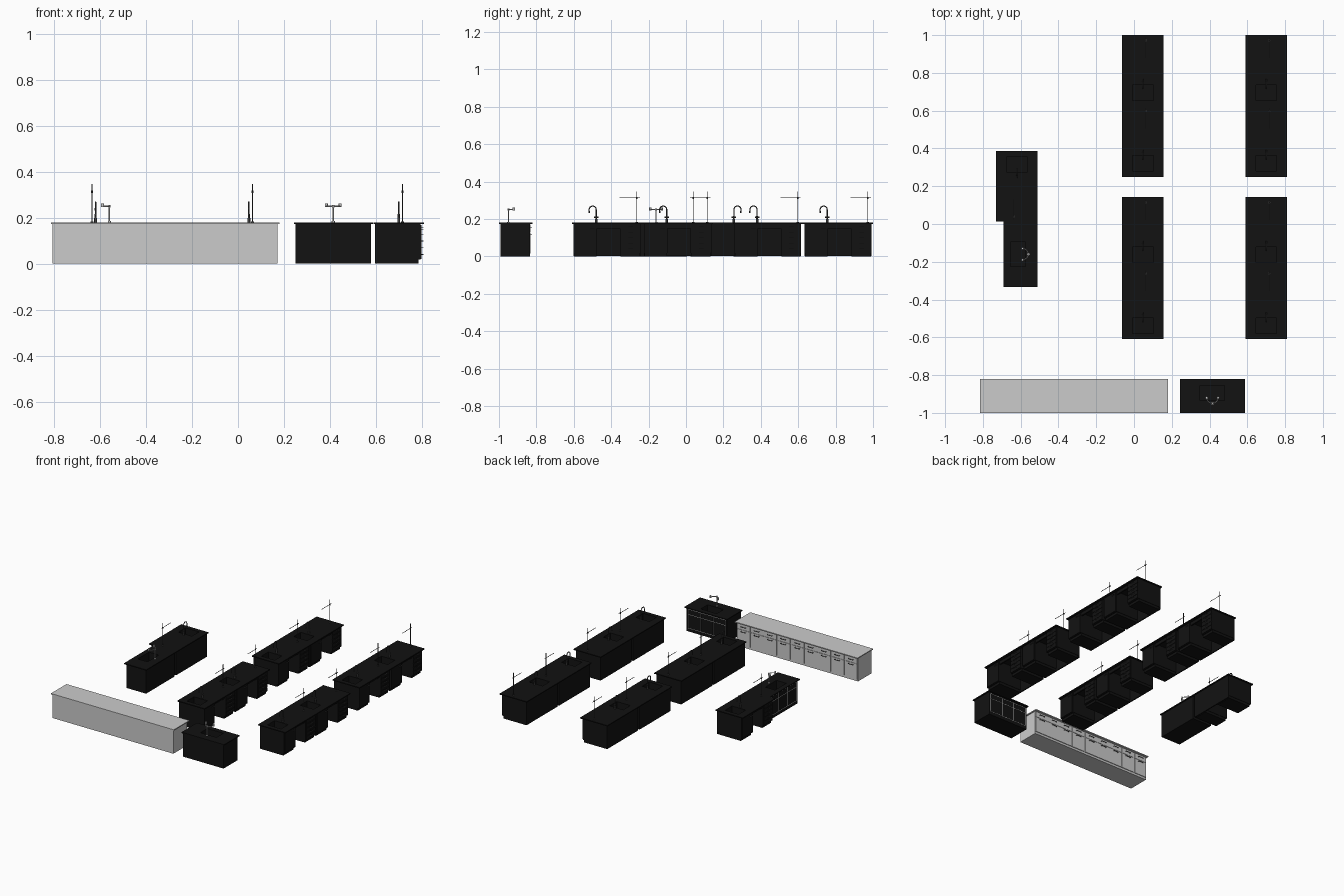
import bpy, bmesh, math
from mathutils import Matrix, Vector

if "Cube" in bpy.data.objects:
    bpy.data.objects.remove(bpy.data.objects["Cube"])


def material(name, c):
    m = bpy.data.materials.new(name)
    m.diffuse_color = (*c, 1)
    m.use_nodes = True
    m.node_tree.nodes["Principled BSDF"].inputs["Base Color"].default_value = m.diffuse_color
    return m


BLACK = material("black_laminate", (0.006, 0.006, 0.006))
METAL = material("dark_metal", (0.05, 0.05, 0.05))
TOP, SLAB = 0.18, 0.007


def place(x, y, deg):
    return Matrix.Translation((x, y, 0)) @ Matrix.Rotation(math.radians(deg), 4, 'Z')


def boxes(name, M, items, mat=None):
    """One object made of axis-aligned boxes (x0, x1, y0, y1, z0, z1)."""
    bm = bmesh.new()
    for x0, x1, y0, y1, z0, z1 in items:
        S = Matrix.Diagonal((x1 - x0, y1 - y0, z1 - z0, 1))
        T = Matrix.Translation(((x0 + x1) / 2, (y0 + y1) / 2, (z0 + z1) / 2))
        bmesh.ops.create_cube(bm, size=1, matrix=M @ T @ S)
    me = bpy.data.meshes.new(name)
    bm.to_mesh(me)
    bm.free()
    ob = bpy.data.objects.new(name, me)
    bpy.context.collection.objects.link(ob)
    if mat:
        me.materials.append(mat)
    return ob


def pipes(name, M, paths, mat=None):
    """One object made of round pipes: (radius, points)."""
    objs = []
    for r, pts in paths:
        cu = bpy.data.curves.new(name, 'CURVE')
        cu.dimensions = '3D'
        cu.bevel_depth, cu.bevel_resolution, cu.use_fill_caps = r, 2, True
        sp = cu.splines.new('POLY')
        sp.points.add(len(pts) - 1)
        for p, co in zip(sp.points, pts):
            p.co = (*(M @ Vector(co)), 1)
        if mat:
            cu.materials.append(mat)
        ob = bpy.data.objects.new(name, cu)
        bpy.context.collection.objects.link(ob)
        objs.append(ob)
    return objs


def cut_basin(M, x0, x1, y0, y1, targets):
    cutter = boxes("basin_cutter", M, [(x0, x1, y0, y1, 0.115, 0.2)])
    cutter.hide_render = True
    cutter.display_type = 'WIRE'
    for t in targets:
        m = t.modifiers.new("basin", 'BOOLEAN')
        m.operation, m.object, m.solver = 'DIFFERENCE', cutter, 'EXACT'


def handle(x, y, z, w=0.024):
    """Bar pull standing off a front that faces local +x."""
    return [(x + 0.006, x + 0.009, y - w / 2, y + w / 2, z - 0.0015, z + 0.0015),
            (x, x + 0.007, y - w / 2, y - w / 2 + 0.003, z - 0.0015, z + 0.0015),
            (x, x + 0.007, y + w / 2 - 0.003, y + w / 2, z - 0.0015, z + 0.0015)]


def desk(M, L):
    """Lab desk: sink pedestal, kneehole, drawer stack; front faces local +x."""
    D, e = 0.22, 0.009
    zt = TOP - SLAB
    slab = boxes("desk_worktop", M, [(0, D, 0, L, zt, TOP)], BLACK)
    ped = boxes("sink_pedestal", M, [(0.012, 0.204, e, 0.135, 0.018, zt)], BLACK)
    cut_basin(M, 0.055, 0.165, 0.03, 0.112, [slab, ped])
    boxes("drawer_pedestal", M, [(0.012, 0.204, 0.258, L - e, 0.018, zt)], BLACK)
    boxes("plinths", M, [(0.016, 0.196, e + 0.003, 0.132, 0, 0.018),
                         (0.016, 0.196, 0.261, L - e - 0.003, 0, 0.018)], BLACK)
    # back panel and apron over the kneehole
    boxes("back_panel", M, [(0.007, 0.015, e, L - e, 0.002, zt)], BLACK)
    boxes("kneehole_apron", M, [(0.19, 0.2, 0.135, 0.258, 0.15, zt)], BLACK)
    # fronts
    fronts = [(0.204, 0.209, e + 0.003, 0.132, 0.021, 0.168)]
    pulls = []
    n, h = 5, 0.0295
    for i in range(n):
        z = 0.022 + i * h
        fronts.append((0.204, 0.209, 0.261, L - e - 0.003, z, z + h - 0.002))
        pulls += handle(0.209, 0.314, z + h * 0.62)
    pulls += handle(0.209, 0.11, 0.15)
    boxes("drawer_fronts", M, fronts, BLACK)
    boxes("drawer_pulls", M, pulls, METAL)
    # gooseneck tap
    x, y, r = 0.11, 0.13, 0.019
    arc = [(x, y - r + r * math.cos(a), 0.25 + r * math.sin(a))
           for a in (math.pi * k / 12 for k in range(13))]
    neck = [(x, y, TOP)] + arc + [(x, y - 2 * r, 0.235)]
    pipes("gooseneck_tap", M, [
        (0.003, neck),
        (0.0065, [(x, y, TOP), (x, y, 0.2)]),
        (0.0045, [(x, y, 0.2), (x, y, 0.216)]),
        (0.003, [(x, y - 0.012, 0.209), (x, y + 0.012, 0.209)]),
        (0.004, [(x, y - 2 * r, 0.242), (x, y - 2 * r, 0.232)])], METAL)
    # clamp stand: rod, crossbar and boss
    x, y = 0.126, 0.347
    pipes("clamp_stand", M, [
        (0.002, [(x, y, TOP), (x, y, 0.347)]),
        (0.006, [(x, y, TOP), (x, y, TOP + 0.004)]),
        (0.0017, [(x, y - 0.092, 0.313), (x, y + 0.016, 0.313)]),
        (0.004, [(x, y, 0.308), (x, y, 0.318)])], METAL)


def cabinet(name, M, D, L, mat, x_front):
    """Closed cabinet: worktop, body, plinth; front faces local +x."""
    zt = TOP - SLAB
    slab = boxes(name + "_worktop", M, [(0, D, 0, L, zt, TOP)], mat)
    body = boxes(name + "_body", M, [(0.007, x_front, 0.008, L - 0.008, 0.0, zt)], mat)
    return slab, body


def wash_cabinet(name, M, L):
    D, xf = 0.18, 0.165
    slab, body = cabinet(name, M, D, L, BLACK, xf)
    c = L / 2
    cut_basin(M, 0.065, 0.145, c - 0.065, c + 0.065, [slab, body])
    # pale trim dividing drawer row and doors
    t, a, b = 0.0012, 0.02, L - 0.02
    lines = [(xf, xf + 0.002, a, b, z - t, z + t) for z in (0.025, 0.125, 0.163)]
    for k in range(4):
        y = a + (b - a) * k / 3
        lines.append((xf, xf + 0.002, y - t, y + t, 0.025, 0.163))
    boxes(name + "_trim", M, lines)
    # twin-head eyewash: stem, curved yoke, two upturned heads
    x, z = 0.05, 0.25
    yoke = [(x + 0.03 - 0.03 * math.cos(a), c + 0.03 * math.sin(a), z)
            for a in (math.pi * (k / 12 - 0.5) for k in range(13))]
    heads = [(0.0065, [(x + 0.03, c + s * 0.03, z - 0.004), (x + 0.03, c + s * 0.03, z + 0.012)])
             for s in (-1, 1)]
    pipes(name + "_eyewash", M, [
        (0.003, [(x, c, TOP), (x, c, z)]),
        (0.007, [(x, c, TOP), (x, c, TOP + 0.005)]),
        (0.005, [(x, c, z - 0.006), (x, c, z + 0.006)]),
        (0.0027, yoke)] + heads)


# four island desk pairs
for x in (-0.063, 0.59):
    for y, L in ((0.25, 0.375), (0.625, 0.375), (-0.61, 0.377), (-0.233, 0.377)):
        desk(place(x, y, 0), L)

# side bench: teacher desk turned round, with a wash cabinet beside it
desk(place(-0.51, 0.386, 180), 0.373)
wash_cabinet("side_wash", place(-0.51, 0.013, 180), 0.346)

# front wash cabinet
wash_cabinet("front_wash", place(0.587, -1.0, 90), 0.344)

# long grey storage counter, drawers face +y
M = place(0.18, -1.0, 90)
cabinet("storage", M, 0.18, 0.995, None, 0.163)
fronts, pulls = [], []
for start, cols in ((0.01, 4), (0.447, 4), (0.884, 1)):
    w = 0.43 / 4 if cols == 4 else 0.101
    for k in range(cols):
        y0, y1 = start + k * w + 0.001, start + (k + 1) * w - 0.001
        fronts += [(0.163, 0.168, y0, y1, 0.13, 0.17), (0.163, 0.168, y0, y1, 0.016, 0.128)]
        pulls += handle(0.168, (y0 + y1) / 2, 0.152, 0.04)
        pulls += handle(0.168, (y0 + y1) / 2, 0.116, 0.04)
boxes("storage_fronts", M, fronts)
boxes("storage_pulls", M, pulls, METAL)
